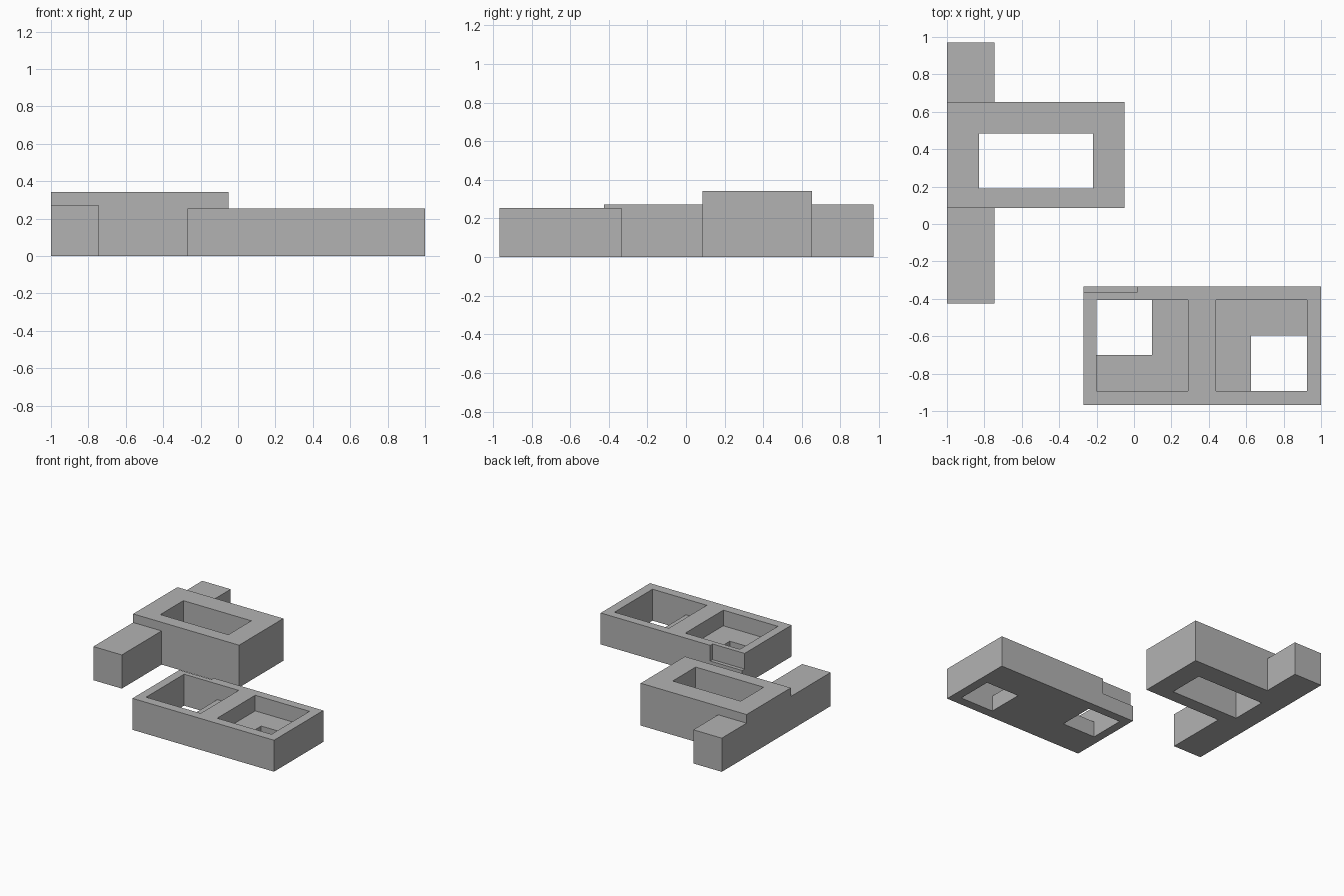
import bpy
from mathutils import Vector

old = bpy.data.objects.get("Cube")
if old:
    bpy.data.objects.remove(old, do_unlink=True)

grey = bpy.data.materials.new("plain grey")
grey.use_nodes = True
colour = (0.45, 0.45, 0.45, 1)
grey.diffuse_color = colour
grey.node_tree.nodes["Principled BSDF"].inputs["Base Color"].default_value = colour


def box(name, low, high):
    """Box between two opposite corners."""
    low, high = Vector(low), Vector(high)
    bpy.ops.mesh.primitive_cube_add(size=1)
    ob = bpy.context.object
    ob.name = name
    for v in ob.data.vertices:
        v.co = (low + high) / 2 + v.co * (high - low)
    ob.data.materials.append(grey)
    return ob


def combine(target, tool, operation):
    """Apply an exact boolean and discard the tool."""
    mod = target.modifiers.new(operation.title(), 'BOOLEAN')
    mod.operation, mod.solver, mod.object = operation, 'EXACT', tool
    bpy.context.view_layer.objects.active = target
    bpy.ops.object.modifier_apply(modifier=mod.name)
    bpy.data.objects.remove(tool, do_unlink=True)


BELOW, ABOVE = -0.1, 0.6   # cutters overshoot the blocks
FLOOR = 0.128              # pocket floor and ledge height

# Tall block joined to the long low bar, with a shaft right through
tall = box("tall_block_with_bar", (-1, 0.085, 0), (-0.05, 0.652, 0.343))
combine(tall, box("bar", (-1, -0.425, 0), (-0.745, 0.97, 0.273)), 'UNION')
combine(tall, box("shaft", (-0.83, 0.19, BELOW), (-0.22, 0.485, ABOVE)), 'DIFFERENCE')

# Low block with two square pockets, each with a corner opening in its floor
low = box("low_block", (-0.27, -0.967, 0), (1, -0.335, 0.255))
cuts = [
    ("left_pocket", (-0.2, -0.892, FLOOR), (0.29, -0.405, ABOVE)),
    ("right_pocket", (0.438, -0.892, FLOOR), (0.925, -0.405, ABOVE)),
    ("left_opening", (-0.2, -0.7, BELOW), (0.097, -0.405, ABOVE)),
    ("right_opening", (0.625, -0.892, BELOW), (0.925, -0.595, ABOVE)),
    # Shallow ledge along the back edge
    ("back_ledge", (-0.4, -0.365, FLOOR), (0.017, -0.2, ABOVE)),
]
for cut in cuts:
    combine(low, box(*cut), 'DIFFERENCE')
